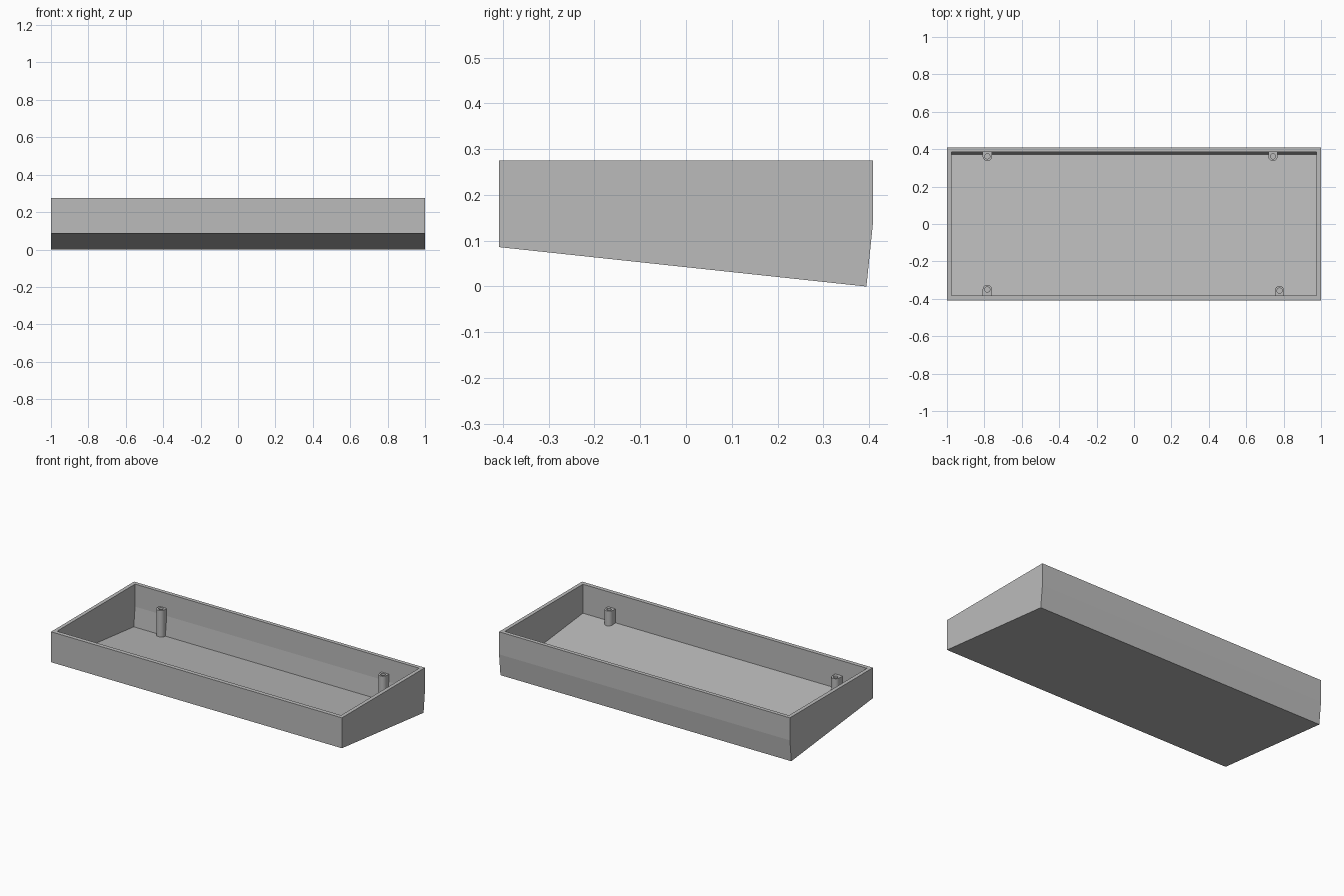
import bpy, bmesh, math

if "Cube" in bpy.data.objects:
    bpy.data.objects.remove(bpy.data.objects["Cube"])

grey = bpy.data.materials.new("plain_grey")
grey.diffuse_color = (0.5, 0.5, 0.5, 1)
grey.use_nodes = True
grey.node_tree.nodes["Principled BSDF"].inputs["Base Color"].default_value = grey.diffuse_color


def finish(name, bm):
    bmesh.ops.recalc_face_normals(bm, faces=bm.faces)
    mesh = bpy.data.meshes.new(name)
    bm.to_mesh(mesh)
    bm.free()
    mesh.materials.append(grey)
    obj = bpy.data.objects.new(name, mesh)
    bpy.context.collection.objects.link(obj)
    return obj


# Open case: outer and inner (y, z) profiles, front top round to back top
TOP = 0.275
outer = [(-0.408, TOP), (-0.408, 0.086), (0.394, 0.0), (0.408, 0.135), (0.408, TOP)]
inner = [(-0.382, TOP), (-0.382, 0.095), (0.371, 0.0145), (0.384, 0.135), (0.384, TOP)]

bm = bmesh.new()
rims = []
for profile, half in ((outer, 1.0), (inner, 0.9765)):
    left = [bm.verts.new((-half, y, z)) for y, z in profile]
    right = [bm.verts.new((half, y, z)) for y, z in profile]
    bm.faces.new(left)
    bm.faces.new(right)
    for i in range(4):
        bm.faces.new((left[i], left[i + 1], right[i + 1], right[i]))
    rims.append((left[0], right[0], right[4], left[4]))
# Flat rim joining both shells
for i in range(4):
    j = (i + 1) % 4
    bm.faces.new((rims[0][i], rims[0][j], rims[1][j], rims[1][i]))
finish("case_shell", bm)


# Screw post: U-shaped column fused to the wall, with a blind hole
def screw_post(name, x, y, wall_y, base_z, top_z=0.182, r=0.025, hole_r=0.014, depth=0.07):
    side = 1 if wall_y > y else -1
    outline = [(x + r, wall_y)]
    for i in range(17):
        a = math.pi * i / 16
        outline.append((x + r * math.cos(a), y - side * r * math.sin(a)))
    outline.append((x - r, wall_y))
    hole = [(x + hole_r * math.cos(math.tau * i / 24),
             y + hole_r * math.sin(math.tau * i / 24)) for i in range(24)]
    bm = bmesh.new()
    top_edges = []
    for loop, low_z in ((outline, base_z), (hole, top_z - depth)):
        low = [bm.verts.new((px, py, low_z)) for px, py in loop]
        high = [bm.verts.new((px, py, top_z)) for px, py in loop]
        bm.faces.new(low)
        n = len(loop)
        for i in range(n):
            j = (i + 1) % n
            bm.faces.new((low[i], low[j], high[j], high[i]))
            top_edges.append(bm.edges.get((high[i], high[j])))
    bmesh.ops.triangle_fill(bm, edges=top_edges, use_beauty=True)
    obj = finish(name, bm)
    bpy.ops.object.select_all(action='DESELECT')
    obj.select_set(True)
    bpy.context.view_layer.objects.active = obj
    bpy.ops.object.shade_smooth_by_angle(angle=math.radians(30))


screw_post("back_left_post", -0.784, 0.362, 0.389, 0.008)
screw_post("back_right_post", 0.743, 0.362, 0.389, 0.008)
screw_post("front_left_post", -0.784, -0.350, -0.389, 0.087)
screw_post("front_right_post", 0.778, -0.356, -0.389, 0.087)
